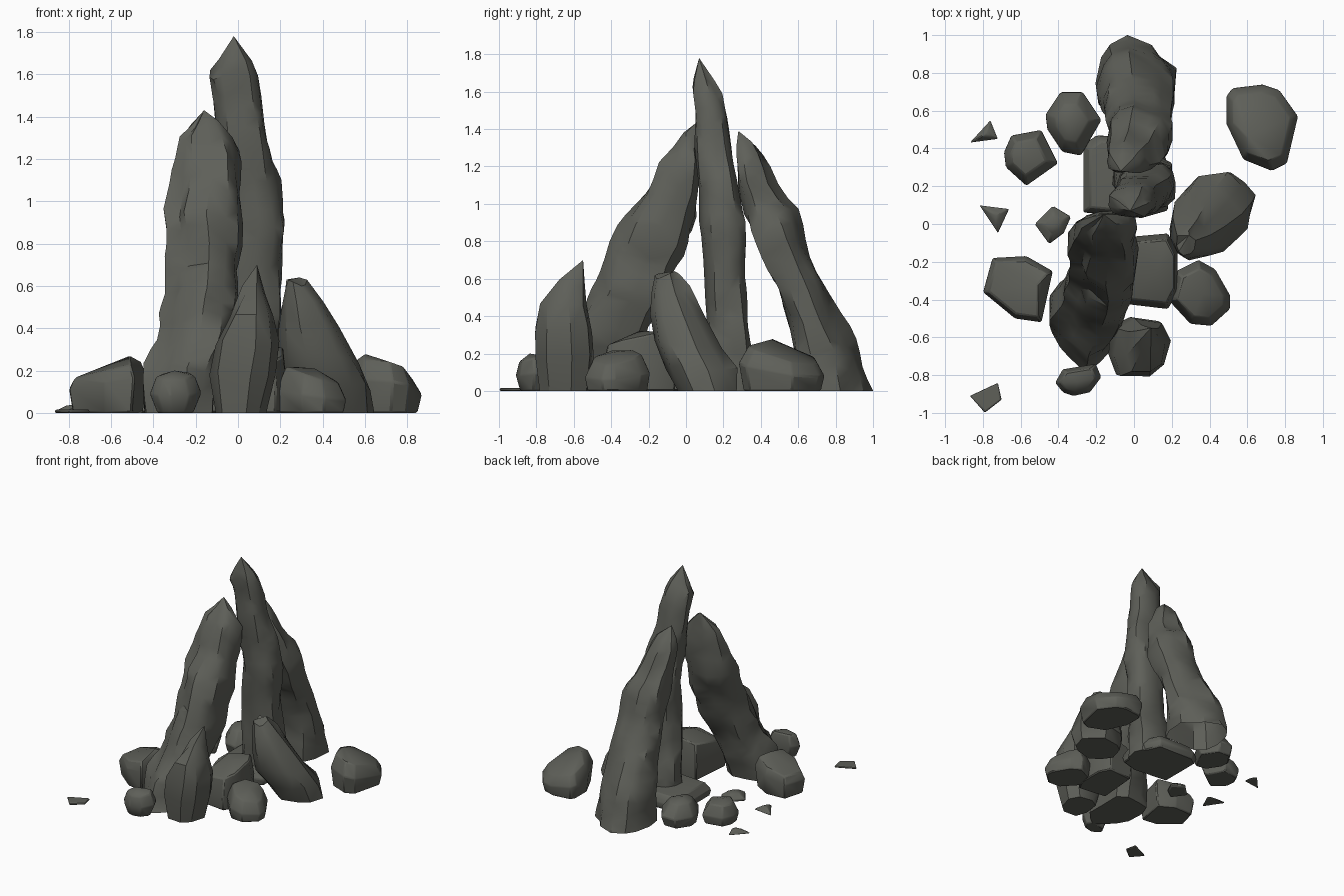
import bpy, bmesh, math, random
from mathutils import Vector, noise

random.seed(7)
stone = bpy.data.materials.new("dark_stone")
stone.diffuse_color = (0.112, 0.115, 0.099, 1)


def finish(name, bm, angle):
    bmesh.ops.recalc_face_normals(bm, faces=bm.faces)
    mesh = bpy.data.meshes.new(name)
    bm.to_mesh(mesh)
    bm.free()
    mesh.materials.append(stone)
    obj = bpy.data.objects.new(name, mesh)
    bpy.context.collection.objects.link(obj)
    bpy.ops.object.select_all(action='DESELECT')
    obj.select_set(True)
    bpy.context.view_layer.objects.active = obj
    bpy.ops.object.shade_smooth_by_angle(angle=math.radians(angle))
    return obj


def spire(name, levels, tip, seed, corners, sides=12, steps=3, rough=0.17, closed=True):
    """Craggy column: levels are (z, x_min, x_max, y_min, y_max), closed by a tip.
    corners fills or cuts the section at (+x+y, -x+y, -x-y, +x-y)."""
    rows = []
    for a, b in zip(levels, levels[1:]):
        n = max(1, min(steps, round((b[0] - a[0]) / 0.07)))
        rows += [[p + (q - p) * i / n for p, q in zip(a, b)] for i in range(n)]
    rows.append(levels[-1])
    bm = bmesh.new()
    rings = []
    for z, x0, x1, y0, y1 in rows:
        ring = []
        for k in range(sides):
            ang = 2 * math.pi * (k + 0.2) / sides
            c, s = math.cos(ang), math.sin(ang)
            quad = corners[int(ang / (math.pi / 2)) % 4]
            f = 0.99 + quad * abs(2 * c * s)
            c = math.copysign(abs(c) ** 0.75, c)
            s = math.copysign(abs(s) ** 0.75, s)
            # chipped, stepped surface
            f += rough * noise.noise(Vector((c * 1.8 + seed, s * 1.8, z * 5)))
            dz = 0 if z == 0 else 0.06 * noise.noise(Vector((c * 2, s * 2 + seed, z * 6)))
            ring.append(bm.verts.new(((x0 + x1) / 2 + (x1 - x0) / 2 * c * f,
                                      (y0 + y1) / 2 + (y1 - y0) / 2 * s * f, z + dz)))
        rings.append(ring)
    for lo, hi in zip(rings, rings[1:]):
        for k in range(sides):
            j = (k + 1) % sides
            bm.faces.new((lo[k], lo[j], hi[j], hi[k]))
    if closed:
        bm.faces.new(rings[0][::-1])
    top = bm.verts.new(tip)
    for k in range(sides):
        bm.faces.new((rings[-1][k], rings[-1][(k + 1) % sides], top))
    bmesh.ops.triangulate(bm, faces=[f for f in bm.faces if len(f.verts) == 4])
    return finish(name, bm, 36)


def boulder(name, outline, height, slope=(0, 0), top=0.55, foot=0.85, belly=0.4, peak=None):
    """Convex stone: plan outline at belly height, narrower foot and sloped top."""
    cx = sum(p[0] for p in outline) / len(outline)
    cy = sum(p[1] for p in outline) / len(outline)
    bm = bmesh.new()
    for z, s in ((0, foot), (belly * height, 1), (0.85 * height, top)):
        for x, y in outline:
            dx, dy = (x - cx) * s, (y - cy) * s
            lift = (slope[0] * dx + slope[1] * dy) * z / height
            bm.verts.new((cx + dx, cy + dy, max(0, z + lift)))
    bm.verts.new(peak or (cx, cy, height))
    hull = bmesh.ops.convex_hull(bm, input=bm.verts)
    bmesh.ops.delete(bm, geom=list({v for v in hull["geom_interior"] + hull["geom_unused"]
                                    if isinstance(v, bmesh.types.BMVert)}), context='VERTS')
    bmesh.ops.dissolve_limit(bm, angle_limit=0.09, verts=bm.verts, edges=bm.edges)
    obj = finish(name, bm, 42)
    mod = obj.modifiers.new("worn_edges", 'BEVEL')
    mod.width = 0.008
    mod.segments = 1
    return obj


# three leaning spires
spire("front_spire", [
    (0, -0.46, -0.12, -0.78, -0.30), (0.2, -0.45, -0.10, -0.69, -0.25),
    (0.4, -0.38, -0.03, -0.56, -0.17), (0.6, -0.36, 0.0, -0.48, -0.08),
    (0.8, -0.35, 0.01, -0.40, 0.0), (0.95, -0.37, 0.0, -0.32, 0.05),
    (1.05, -0.33, 0.0, -0.22, 0.06), (1.2, -0.31, 0.0, -0.16, 0.07),
    (1.3, -0.30, -0.03, -0.08, 0.06), (1.37, -0.23, -0.09, -0.02, 0.06)],
    (-0.16, 0.05, 1.43), 1.0, (0.14, -0.08, -0.34, 0))
spire("centre_spire", [
    (0, -0.12, 0.20, 0.10, 0.36), (0.2, -0.11, 0.20, 0.11, 0.36),
    (0.4, -0.10, 0.20, 0.11, 0.33), (0.6, -0.09, 0.20, 0.10, 0.32),
    (0.9, -0.08, 0.22, 0.08, 0.31), (1.1, -0.09, 0.19, 0.06, 0.27),
    (1.3, -0.11, 0.14, 0.05, 0.24), (1.5, -0.13, 0.11, 0.04, 0.21),
    (1.6, -0.14, 0.09, 0.03, 0.19), (1.66, -0.09, 0.06, 0.04, 0.15)],
    (-0.02, 0.07, 1.78), 5.2, (0.08, 0, -0.08, 0))
spire("back_spire", [
    (0, -0.21, 0.22, 0.57, 1.0), (0.2, -0.20, 0.22, 0.58, 0.94),
    (0.4, -0.17, 0.21, 0.54, 0.83), (0.6, -0.15, 0.20, 0.47, 0.74),
    (0.8, -0.14, 0.21, 0.38, 0.65), (0.95, -0.14, 0.18, 0.32, 0.60),
    (1.1, -0.14, 0.13, 0.28, 0.49), (1.25, -0.15, 0.06, 0.27, 0.42),
    (1.31, -0.13, 0.03, 0.27, 0.38)],
    (-0.07, 0.28, 1.39), 9.4, (-0.22, -0.12, 0.05, 0.1), closed=False)

# pointed stones leaning against the foot of the spires
spire("front_shard", [
    (0, -0.11, 0.13, -0.79, -0.51), (0.17, -0.14, 0.18, -0.81, -0.49),
    (0.32, -0.11, 0.20, -0.81, -0.50), (0.47, -0.04, 0.165, -0.79, -0.53),
    (0.58, 0.02, 0.13, -0.68, -0.54)], (0.09, -0.55, 0.70), 3.3, (0, 0, 0.1, -0.1), 8, 1, 0.1)
spire("side_shard", [
    (0, 0.27, 0.66, -0.05, 0.29), (0.12, 0.23, 0.65, -0.13, 0.29),
    (0.25, 0.18, 0.58, -0.18, 0.21), (0.40, 0.18, 0.49, -0.20, 0.11),
    (0.52, 0.20, 0.41, -0.19, 0.03), (0.61, 0.22, 0.33, -0.17, -0.03)],
    (0.29, -0.06, 0.64), 6.1, (-0.2, -0.14, -0.1, -0.16), 10, 1, 0.1)

# boulders
boulder("right_boulder", [(0.49, 0.68), (0.52, 0.72), (0.68, 0.74), (0.77, 0.71), (0.87, 0.57),
                          (0.81, 0.32), (0.73, 0.28), (0.58, 0.34), (0.49, 0.53)],
        0.23, (-0.25, -0.32), 0.8, 0.9, 0.5, (0.60, 0.46, 0.28))
boulder("front_right_boulder", [(0.18, -0.40), (0.22, -0.25), (0.34, -0.19), (0.43, -0.24),
                                (0.51, -0.38), (0.51, -0.45), (0.41, -0.54), (0.30, -0.53)],
        0.21, (-0.35, 0.1), 0.75, 0.92, 0.4)
boulder("inner_block", [(-0.07, -0.42), (-0.04, -0.07), (0.18, -0.05), (0.23, -0.15),
                        (0.23, -0.36), (0.18, -0.45)], 0.32, (0.2, 0.25), 0.85, 0.95, 0.4)
boulder("front_cobble", [(-0.42, -0.84), (-0.38, -0.77), (-0.20, -0.74), (-0.17, -0.81),
                         (-0.23, -0.89), (-0.32, -0.91), (-0.38, -0.89)],
        0.20, (0, 0.3), 0.75, 0.7, 0.45)
boulder("left_boulder", [(-0.80, -0.36), (-0.75, -0.18), (-0.57, -0.17), (-0.43, -0.25),
                         (-0.49, -0.52), (-0.63, -0.50)],
        0.24, (0.28, 0), 0.85, 0.9, 0.6, (-0.51, -0.32, 0.27))
boulder("back_left_cobble", [(-0.47, 0.58), (-0.39, 0.70), (-0.27, 0.70), (-0.17, 0.55),
                             (-0.28, 0.36), (-0.38, 0.38), (-0.46, 0.50)], 0.20, (0, 0), 0.6)
boulder("far_left_cobble", [(-0.69, 0.38), (-0.65, 0.47), (-0.49, 0.50), (-0.40, 0.32),
                            (-0.57, 0.20), (-0.68, 0.30)], 0.18, (0, 0), 0.65)
boulder("base_slab", [(-0.27, 0.06), (-0.27, 0.42), (-0.20, 0.47), (0.12, 0.46),
                      (0.19, 0.30), (0.18, 0.07), (0.04, 0.03)], 0.13, (0, 0), 0.85, 0.95)

# small chips scattered on the ground
boulder("chip_a", [(-0.53, 0.0), (-0.43, 0.10), (-0.33, 0.04), (-0.37, -0.05), (-0.45, -0.11)],
        0.06, (0, 0), 0.5, 0.9, 0.3)
boulder("chip_b", [(-0.82, 0.10), (-0.66, 0.08), (-0.72, -0.05)], 0.04, (0, 0), 0.4, 0.95, 0.2)
boulder("chip_c", [(-0.87, 0.43), (-0.76, 0.55), (-0.72, 0.45)], 0.04, (0, 0), 0.4, 0.95, 0.2)
boulder("chip_d", [(-0.87, -0.91), (-0.72, -0.84), (-0.70, -0.93), (-0.79, -1.0)],
        0.02, (0, 0), 0.9, 0.97, 0.5)
